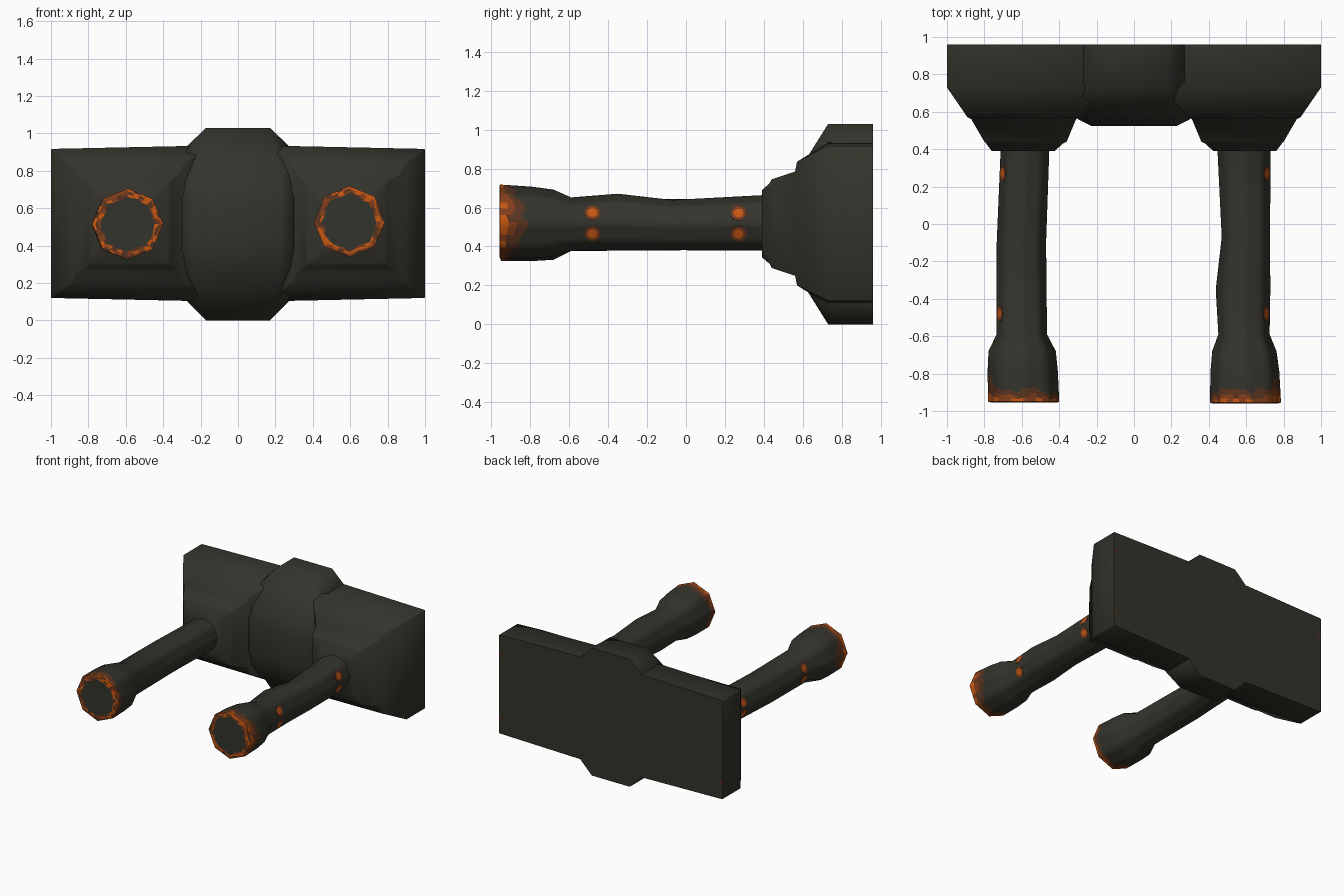
import bpy, bmesh, math, random
from mathutils import Vector

if "Cube" in bpy.data.objects:
    bpy.data.objects.remove(bpy.data.objects["Cube"])
random.seed(4)


def material(name, rgb):
    m = bpy.data.materials.new(name)
    m.diffuse_color = (*rgb, 1)
    m.use_nodes = True
    m.node_tree.nodes["Principled BSDF"].inputs["Base Color"].default_value = m.diffuse_color
    return m


PALETTE = [material("dark olive metal", (0.034, 0.033, 0.025)),
           material("brown rust", (0.10, 0.034, 0.014)),
           material("bright orange rust", (0.58, 0.095, 0.006)),
           material("red brown rust", (0.23, 0.048, 0.010))]


def loft(name, rings, angle, color_rule=None):
    """Skin closed rings, cap both ends, optionally colour by ring and segment."""
    bm = bmesh.new()
    vr = [[bm.verts.new(p) for p in r] for r in rings]
    n = len(vr[0])
    for i in range(len(vr) - 1):
        for j in range(n):
            k = (j + 1) % n
            f = bm.faces.new((vr[i][j], vr[i][k], vr[i + 1][k], vr[i + 1][j]))
            if color_rule:
                f.material_index = color_rule(i, j)
    bm.faces.new(vr[0])
    bm.faces.new(vr[-1])
    bmesh.ops.recalc_face_normals(bm, faces=bm.faces)
    me = bpy.data.meshes.new(name)
    bm.to_mesh(me)
    bm.free()
    ob = bpy.data.objects.new(name, me)
    bpy.context.collection.objects.link(ob)
    for m in PALETTE:
        me.materials.append(m)
    bpy.ops.object.select_all(action='DESELECT')
    ob.select_set(True)
    bpy.context.view_layer.objects.active = ob
    bpy.ops.object.shade_smooth_by_angle(angle=math.radians(angle))
    return ob


def spot(name, center, normal, tangent, sizes, colors):
    """Thin round plate with concentric colours from the edge inwards."""
    other = normal.cross(tangent)
    rings = []
    for h, r in sizes:
        rings.append([center + normal * h + r * (tangent * math.sin(t) + other * math.cos(t))
                      for t in [2 * math.pi * q / 12 for q in range(12)]])
    ob = loft(name, rings, 30, lambda i, j: colors[i])
    for f in ob.data.polygons:
        if len(f.vertices) > 4:
            f.material_index = colors[-1]


# Centre band: bulging profile (y, z, half width), pinched at its sides
prof = [(0.96, 0, .17), (.73, 0, .17), (.63, .16, .20), (.555, .28, .23), (.525, .40, .23)]
prof += [(y, 1.03 - z, w) for y, z, w in reversed(prof)]


def side(s, pinch):
    if not pinch:
        return [(s * w, y, z) for y, z, w in prof]
    return [(s * (.27 if y > .7 else .30), y if y > .9 else y + .035,
             min(max(z, .10), .935)) for y, z, w in prof]


loft("centre_band", [side(-1, True), side(-1, False), side(1, False), side(1, True)], 75)

# Side wings: block that steps forward to a socket (y, x in, x out, z low, z high)
steps = [(.96, .15, 1.0, .12, .917), (.73, .15, 1.0, .12, .917), (.57, .29, .89, .20, .835),
         (.56, .31, .87, .25, .785), (.44, .36, .80, .29, .745), (.43, .38, .79, .31, .725),
         (.39, .425, .76, .345, .69)]
for s, label in ((-1, "left"), (1, "right")):
    rings = []
    for i, (y, a, b, lo, hi) in enumerate(steps):
        t = .018 if i < 2 else 0
        c = .05 if i == len(steps) - 1 else 0.004
        rings.append([(s * x, y, z) for x, z in (
            (a + c, lo - t), (b - c, lo), (b, lo + c), (b, hi - c),
            (b - c, hi), (a + c, hi + t), (a, hi + t - c), (a, lo - t + c))])
    loft(label + "_wing", rings, 80)
    # Small rust marks at the back edge
    for z in (.25, .76):
        spot(label + "_back_mark", Vector((s * .984, .96, z)), Vector((0, 1, 0)),
             Vector((0, 0, 1)), ((-.001, .015), (.001, .015)), (1, 1))

# Hand posts: (y, centre x, centre z, radius)
posts = {
    "left": [(.42, -.582, .515, .130), (-.1, -.602, .512, .132), (-.59, -.60, .512, .135),
             (-.68, -.598, .512, .18), (-.79, -.595, .513, .188), (-.95, -.59, .515, .190)],
    "right": [(.42, .588, .522, .143), (-.07, .598, .51, .129), (-.35, .583, .525, .146),
              (-.59, .588, .515, .137), (-.68, .59, .52, .172), (-.79, .593, .523, .184),
              (-.955, .596, .528, .190)],
}
SEG = 32


def at(path, y):
    for p, q in zip(path, path[1:]):
        if p[0] >= y >= q[0]:
            t = (p[0] - y) / (p[0] - q[0])
            return [a + (b - a) * t for a, b in zip(p, q)]
    return list(path[-1])


def octagon_point(j, y, cx, cz, r):
    a = 2 * math.pi * j / SEG
    local = a % (math.pi / 4) - math.pi / 8
    rr = r * math.cos(math.pi / 8) / math.cos(local)
    return (cx + rr * math.cos(a), y, cz + rr * math.sin(a))


for label, path in posts.items():
    s = 1 if label == "right" else -1
    rings = [[octagon_point(j, *p) for j in range(SEG)] for p in path[:-1]]
    body = len(rings)
    y, cx, cz, r = path[-1]
    # Worn rim: ragged edges of brown rust, then orange, along the side and on the face
    reach = []
    for j in range(SEG):
        facing = max(0, s * math.cos(2 * math.pi * j / SEG))
        reach.append(.06 + .065 * facing ** 3 + random.uniform(-.025, .025))
    for k in (1, .6, .3):
        rings.append([octagon_point(j, *at(path, y + reach[j] * k)) for j in range(SEG)])
    rings.append([octagon_point(j, y, cx, cz, r) for j in range(SEG)])
    for lo, hi in ((.90, .95), (.83, .90), (.75, .83)):
        rings.append([octagon_point(j, y - .004, cx, cz, r * random.uniform(lo, hi))
                      for j in range(SEG)])
    # Colours to choose from on each rim ring, from the shaft to the face
    choices = [(1,), (1, 3), (3, 2), (2, 3, 1), (2, 3, 1), (1, 3, 2), (1, 1, 3)]
    loft(label + "_post", rings, 70,
         lambda i, j: 0 if i < body - 1 + 1 else random.choice(choices[i - body]))

    # Rusty screw heads on the outer facets, darker around the edge
    for yy in (.27, -.48):
        _, cx, cz, r = at(path, yy)
        for up in (-1, 1):
            a = up * math.pi / 8
            nrm = Vector((s * math.cos(a), 0, math.sin(a)))
            tan = Vector((-s * math.sin(a), 0, math.cos(a)))
            base = Vector((cx, yy, cz)) + nrm * (r * math.cos(math.pi / 8)) + tan * up * s * .004
            spot(label + "_screw", base, nrm, tan,
                 ((-.004, .043), (.002, .043), (.003, .034), (.004, .024)), (1, 1, 3, 2))
